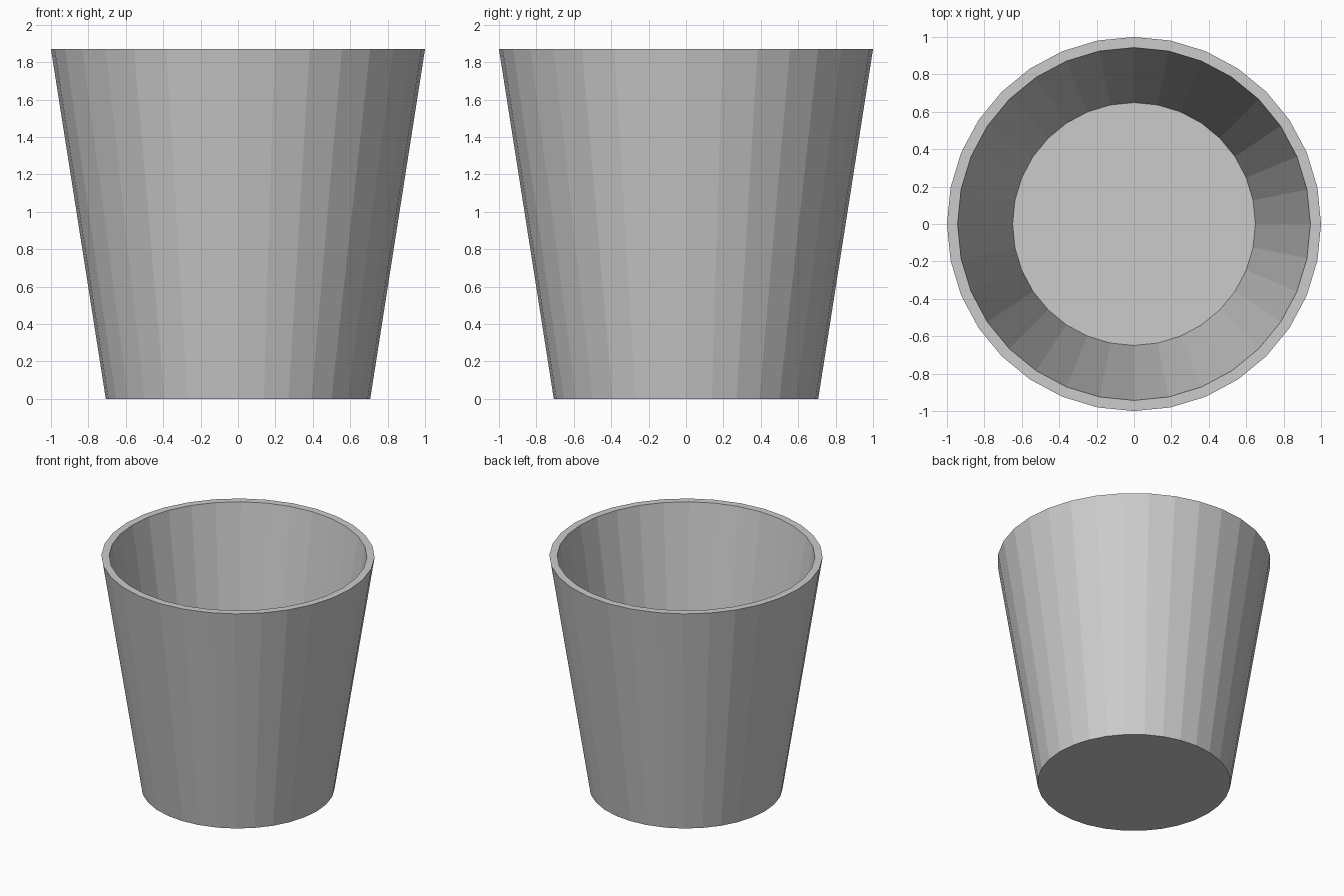
import bpy, bmesh
from math import cos, sin, tau

if "Cube" in bpy.data.objects:
    bpy.data.objects.remove(bpy.data.objects["Cube"])

SIDES = 32
# Profile (radius, z): outer base, outer rim, inner rim, inner floor
PROFILE = [(0.707, 0.0), (1.0, 1.87), (0.943, 1.87), (0.649, 0.04)]

bm = bmesh.new()
rings = [[bm.verts.new((r * cos(tau * i / SIDES), r * sin(tau * i / SIDES), z))
          for i in range(SIDES)] for r, z in PROFILE]

# Outer wall, rim and inner wall
for low, high in zip(rings, rings[1:]):
    for i in range(SIDES):
        j = (i + 1) % SIDES
        bm.faces.new((low[i], low[j], high[j], high[i]))

# Underside and inside floor
bm.faces.new(rings[0][::-1])
bm.faces.new(rings[-1])
bmesh.ops.recalc_face_normals(bm, faces=bm.faces)

mesh = bpy.data.meshes.new("tapered_cup")
bm.to_mesh(mesh)
bm.free()
cup = bpy.data.objects.new("tapered_cup", mesh)
bpy.context.collection.objects.link(cup)
